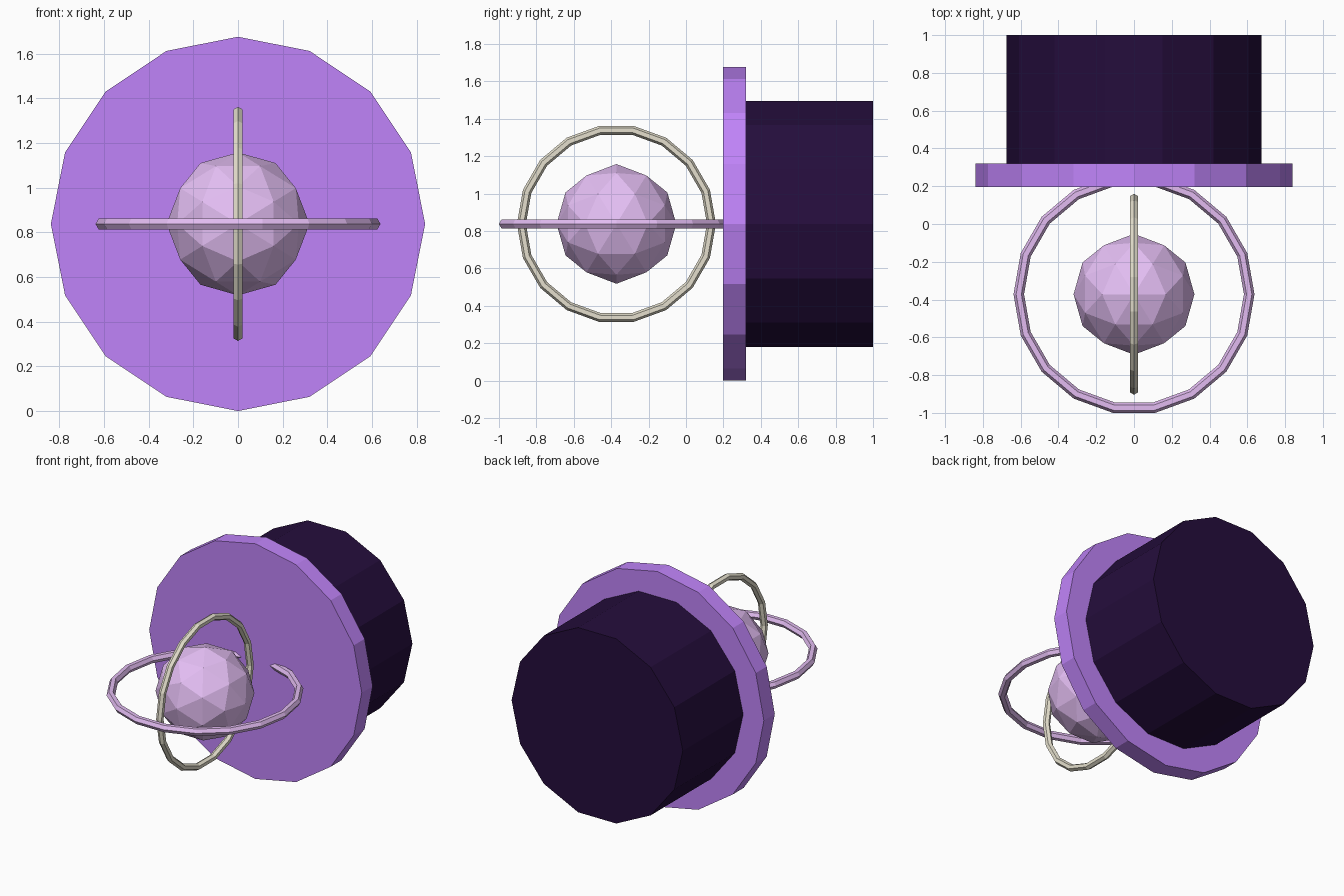
import bpy, bmesh
from math import sin, cos, pi, sqrt
from mathutils import Vector

if "Cube" in bpy.data.objects:
    bpy.data.objects.remove(bpy.data.objects["Cube"])

CZ = 0.838                              # height of the common axis
CORE = Vector((0, -0.372, CZ))          # centre of ball and rings


def finish(name, bm, color):
    bmesh.ops.recalc_face_normals(bm, faces=bm.faces)
    mesh = bpy.data.meshes.new(name)
    bm.to_mesh(mesh)
    bm.free()
    mat = bpy.data.materials.new(name + "_color")
    mat.diffuse_color = (*color, 1)
    mat.use_nodes = True
    mat.node_tree.nodes["Principled BSDF"].inputs["Base Color"].default_value = mat.diffuse_color
    mesh.materials.append(mat)
    obj = bpy.data.objects.new(name, mesh)
    bpy.context.collection.objects.link(obj)
    return obj


def disc(name, sides, radius, y0, y1, color):
    """Flat-sided cylinder along y, with a vertex on +x."""
    bm = bmesh.new()
    ends = [[bm.verts.new((radius * cos(2 * pi * i / sides), y,
                           CZ + radius * sin(2 * pi * i / sides)))
             for i in range(sides)] for y in (y0, y1)]
    for ring in ends:
        bm.faces.new(ring)
    for i in range(sides):
        j = (i + 1) % sides
        bm.faces.new((ends[0][i], ends[0][j], ends[1][j], ends[1][i]))
    return finish(name, bm, color)


def hoop(name, major, minor, u, n, color, segs=18, sides=6):
    """Low-poly torus around CORE; u is the start direction, n the axis."""
    u, n = Vector(u), Vector(n)
    w = n.cross(u)
    bm = bmesh.new()
    rows = []
    for i in range(segs):
        a = 2 * pi * i / segs
        out = u * cos(a) + w * sin(a)
        rows.append([bm.verts.new(CORE + out * (major + minor * cos(2 * pi * k / sides))
                                  + n * (minor * sin(2 * pi * k / sides)))
                     for k in range(sides)])
    for i in range(segs):
        r, s = rows[i], rows[(i + 1) % segs]
        for k in range(sides):
            m = (k + 1) % sides
            bm.faces.new((r[k], s[k], s[m], r[m]))
    return finish(name, bm, color)


def faceted_ball(name, radius, color):
    """Icosahedron split once, with its two-fold axes along x, y and z."""
    t = (1 + sqrt(5)) / 2
    corners = []
    for a in (-1, 1):
        for b in (-t, t):
            corners += [Vector((a, 0, b)), Vector((b, a, 0)), Vector((0, b, a))]
    mids = [(p + q) / 2 for i, p in enumerate(corners) for q in corners[i + 1:]
            if (p - q).length < 2.1]
    bm = bmesh.new()
    for p in corners + mids:
        bm.verts.new(CORE + p.normalized() * radius)
    bmesh.ops.convex_hull(bm, input=bm.verts)
    return finish(name, bm, color)


# Mounting drum and wide flange
disc("drum", 14, 0.675, 0.32, 1.0, (0.018, 0.004, 0.045))
disc("flange", 16, 0.838, 0.197, 0.32, (0.527, 0.231, 0.95))

# Ball with two crossing rings
faceted_ball("ball", 0.32, (0.78, 0.52, 0.91))
hoop("horizontal_ring", 0.61, 0.028, (1, 0, 0), (0, 0, 1), (0.76, 0.50, 0.88))
hoop("vertical_ring", 0.508, 0.024, (0, 1, 0), (1, 0, 0), (0.78, 0.74, 0.61))
